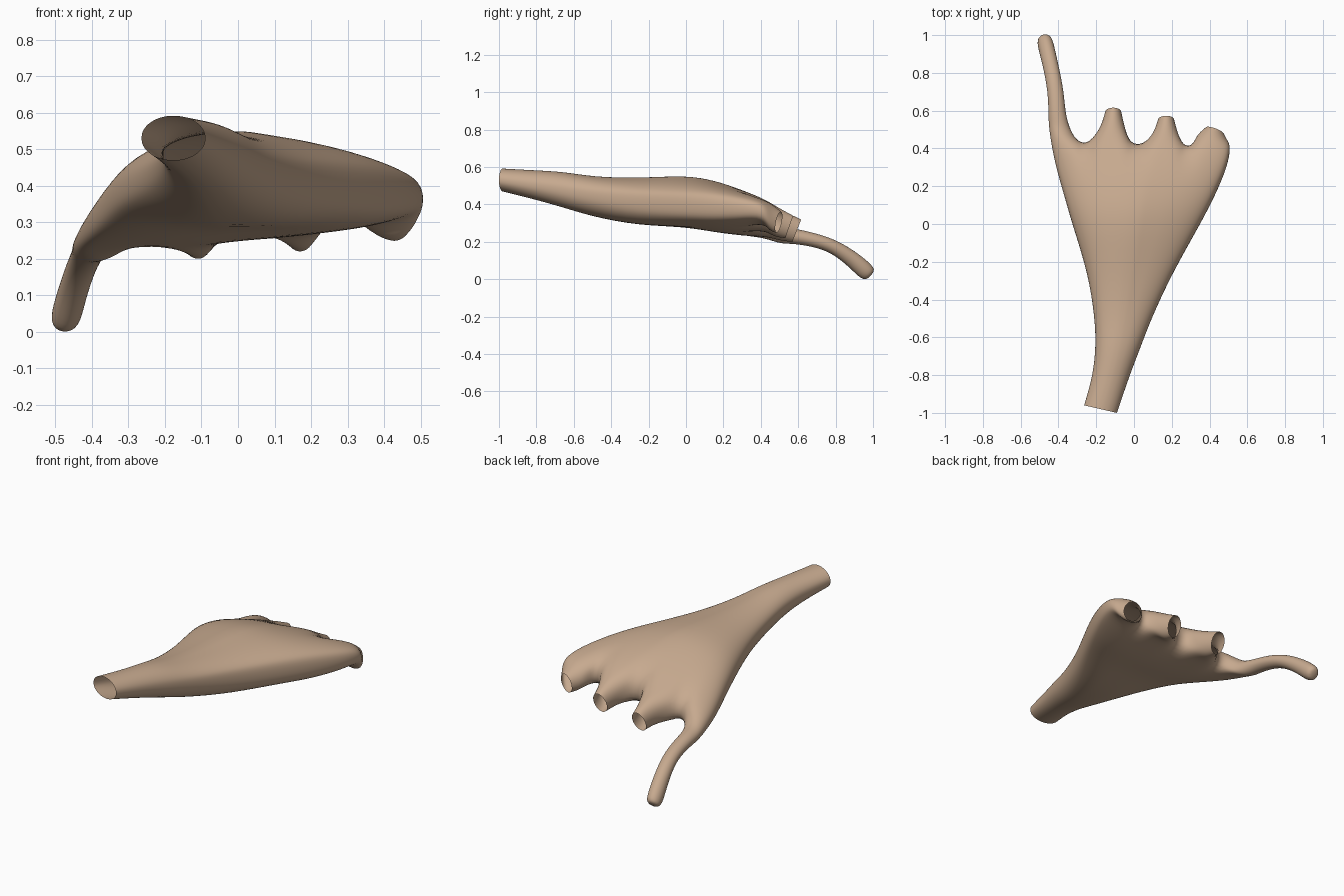
import bpy, bmesh, math

skin = bpy.data.materials.new("tan skin")
skin.diffuse_color = (0.57, 0.40, 0.275, 1)

# Palm stations: y, x left, x right, z left edge, z right edge, crown, belly, roundness, right-side bluntness
PALM = [
    (-0.98, -0.264, -0.090, .530, .530, .062, .060, 2.0, 0),
    (-0.80, -0.217, -0.023, .510, .500, .077, .080, 2.0, 0),
    (-0.65, -0.202, 0.036, .490, .475, .092, .100, 2.0, .1),
    (-0.50, -0.207, 0.092, .465, .450, .090, .122, 2.0, .2),
    (-0.26, -0.243, 0.203, .430, .420, .115, .137, 2.1, .6),
    (0.00, -0.328, 0.352, .385, .400, .166, .112, 2.2, 1),
    (0.15, -0.370, 0.430, .340, .390, .166, .110, 2.3, 1),
    (0.30, -0.414, 0.495, .283, .375, .152, .080, 2.4, 1),
    (0.42, -0.442, 0.515, .245, .365, .120, .055, 2.5, 1),
]
# Column positions across the hand, five per finger
COLS = [0, .03, .07, .115, .16, .215, .265, .325, .39, .44,
        .515, .565, .62, .685, .735, .785, .84, .90, .96, 1]

# Finger rings: x, y, z, half width, half height, lean (dy/dz), yaw (dy/dx)
FINGERS = [
    [(-.388, .50, .235, .064, .045, 0, -.5), (-.407, .57, .232, .046, .041, .1, -.2),
     (-.412, .68, .212, .043, .036, .2, 0), (-.430, .79, .178, .041, .034, .4, .1),
     (-.456, .90, .100, .041, .036, .7, .15), (-.472, .967, .036, .043, .036, .9, .1),
     (-.475, .990, .020, .028, .022, .9, .1)],
    [(-.112, .51, .285, .063, .078, .2, 0), (-.110, .592, .260, .043, .060, .4, 0)],
    [(.168, .48, .305, .063, .077, .2, 0), (.170, .552, .280, .043, .060, .35, 0)],
    [(.414, .46, .325, .080, .072, .1, -.2), (.428, .496, .305, .046, .056, .2, -.35)],
]

bm = bmesh.new()


def bridge(a, b):
    for i in range(len(a)):
        j = (i + 1) % len(a)
        bm.faces.new((a[i], a[j], b[j], b[i]))


def palm_ring(y, xl, xr, zl, zr, crown, belly, p, blunt, last=False, first=False):
    top, bottom = [], []
    for i, t in enumerate(COLS):
        s = (2 * t - 1) * .985
        u = abs(s)
        r = blunt if s > 0 else 0                   # the right side is lower but blunter
        q = p + 1.2 * r * min(1, u * 3)
        h = (1 - u ** q) ** (1 / q)
        if last and i in (4, 5, 9, 10, 14, 15):     # pinch at the webs
            h *= .8
        x, z = xl + (xr - xl) * t, zl + (zr - zl) * t
        yy = y + (.02 - .04 * t if first else 0) + (.03 * (1 - t) - .01 if last else 0)
        top.append(bm.verts.new((x, yy, z + crown * h * (1 - .38 * r * u))))
        bottom.append(bm.verts.new((x, yy, z - belly * h)))
    return top, bottom


# Forearm and palm, open at the wrist
prev = None
for k, s in enumerate(PALM):
    top, bottom = palm_ring(*s, last=(k == len(PALM) - 1), first=(k == 0))
    ring = top + bottom[::-1]
    if prev:
        bridge(prev, ring)
    prev = ring

# Fingers branch out of the last palm ring; the short ones stay open
for f, rings in enumerate(FINGERS):
    c = f * 5
    prev = top[c:c + 5] + bottom[c:c + 5][::-1]
    for x, y, z, rx, rz, lean, yaw in rings:
        ring = []
        for k in range(10):
            a = math.radians(162 - 36 * k)
            dx, dz = 1.06 * rx * math.cos(a), 1.06 * rz * math.sin(a)
            ring.append(bm.verts.new((x + dx, y + lean * dz + yaw * dx, z + dz)))
        bridge(prev, ring)
        prev = ring
    if f == 0:
        bm.faces.new(prev)                          # rounded tip of the long finger
    if f < 3:                                       # web to the next finger
        bm.faces.new((top[c + 4], top[c + 5], bottom[c + 5], bottom[c + 4]))

bmesh.ops.recalc_face_normals(bm, faces=bm.faces[:])
for face in bm.faces:
    face.smooth = True
mesh = bpy.data.meshes.new("hand")
bm.to_mesh(mesh)
bm.free()
mesh.materials.append(skin)
hand = bpy.data.objects.new("hand", mesh)
bpy.context.collection.objects.link(hand)
sub = hand.modifiers.new("smooth", 'SUBSURF')
sub.levels = sub.render_levels = 2
